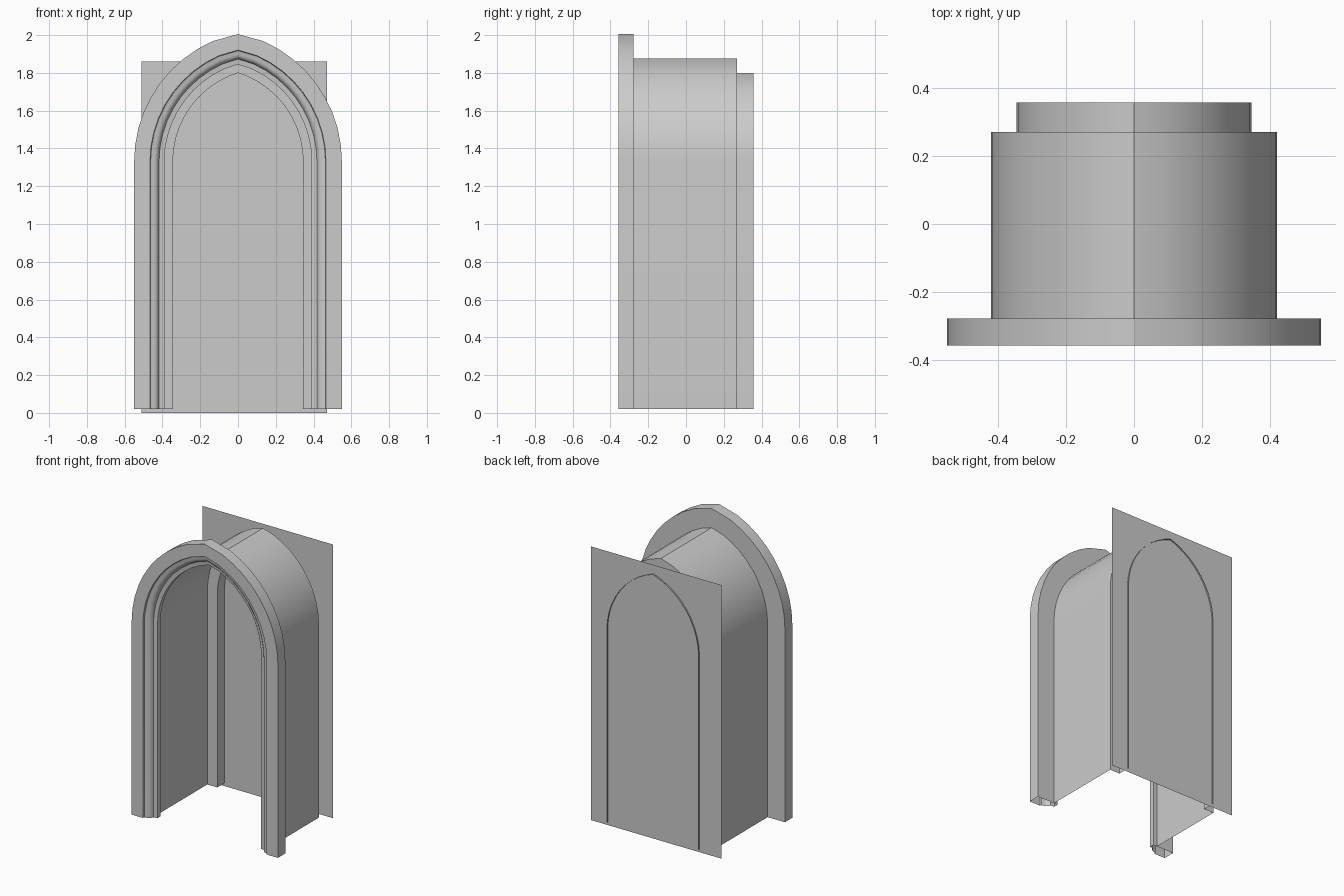
import bpy, math

if "Cube" in bpy.data.objects:
    bpy.data.objects.remove(bpy.data.objects["Cube"])

BASE, SPRING = 0.02, 1.33      # foot of the legs, start of the arch
R0, C = 0.345, 0.148           # inner half width, arc centre offset
RAD = R0 + C
STEPS = 10


def arch_path():
    """Pointed arch as (x, z, normal x, normal z), from right foot to left foot."""
    half = [(R0, BASE, 1, 0)]
    for i in range(STEPS):
        a = math.radians(66) * i / (STEPS - 1)
        c, s = math.cos(a), math.sin(a)
        half.append((RAD * c - C, SPRING + RAD * s, c, s))
    mirrored = [(-x, z, -nx, nz) for x, z, nx, nz in reversed(half)]
    return half + [(0, 1.80, 0, 1)] + mirrored


def make_object(name, verts, faces):
    mesh = bpy.data.meshes.new(name)
    mesh.from_pydata(verts, [], faces)
    ob = bpy.data.objects.new(name, mesh)
    bpy.context.collection.objects.link(ob)
    bpy.ops.object.select_all(action='DESELECT')
    ob.select_set(True)
    bpy.context.view_layer.objects.active = ob
    return ob


def sweep(name, profile):
    """Sweep a (half width, y) profile along the arch as an open shell."""
    path, n = arch_path(), len(profile)
    verts = [(x + nx * (w - R0), y, z + nz * (w - R0))
             for x, z, nx, nz in path for w, y in profile]
    faces = [(i * n + j, i * n + j + 1, (i + 1) * n + j + 1, (i + 1) * n + j)
             for i in range(len(path) - 1) for j in range(n - 1)]
    make_object(name, verts, faces)
    bpy.ops.object.shade_smooth_by_angle(angle=math.radians(30))


# Moulded front frame, hollow and open at the feet
sweep("front_frame", [
    (0.42, -0.277), (0.55, -0.277), (0.55, -0.357), (0.466, -0.357),
    (0.463, -0.345), (0.455, -0.342), (0.445, -0.341), (0.433, -0.337),
    (0.424, -0.328), (0.418, -0.312), (0.39, -0.308), (0.39, -0.277),
    (0.42, -0.277)])

# Tunnel wall with its narrower rear lip
sweep("tunnel_wall", [(0.345, 0.357), (0.345, 0.27), (0.42, 0.27), (0.42, -0.277)])

# Flat back panel
Y = 0.347
make_object("back_panel",
            [(-0.51, Y, 0), (0.47, Y, 0), (0.47, Y, 1.86), (-0.51, Y, 1.86)],
            [(0, 1, 2, 3)])
